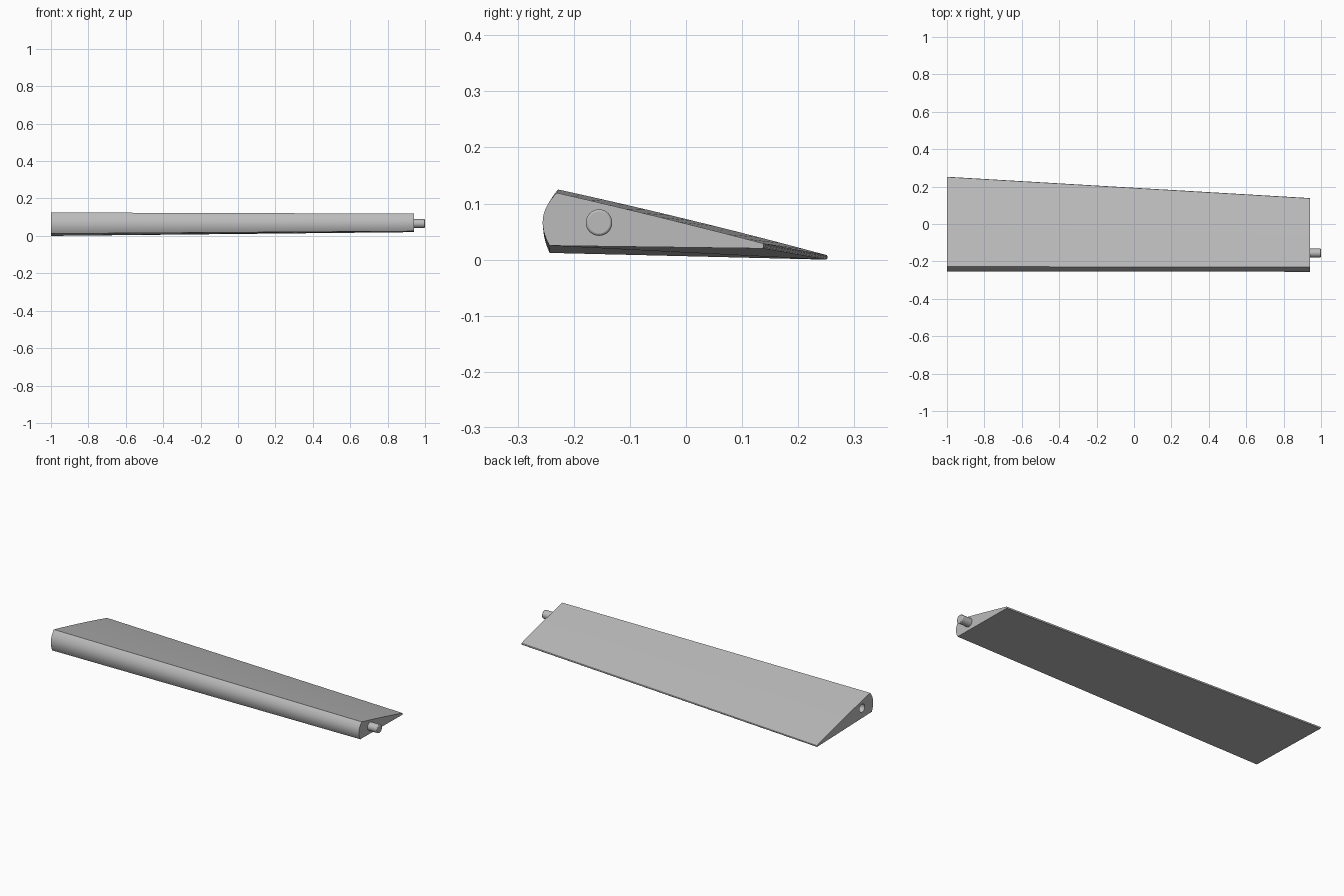
import bpy, bmesh, math
from mathutils import Vector

cube = bpy.data.objects.get("Cube")
if cube:
    bpy.data.objects.remove(cube)

grey = bpy.data.materials.new("matte grey")
grey.use_nodes = True
COLOUR = (0.5, 0.5, 0.5, 1)
grey.diffuse_color = COLOUR
grey.node_tree.nodes["Principled BSDF"].inputs["Base Color"].default_value = COLOUR

PIVOT_Y, PIVOT_Z, PIN_RADIUS = -0.155, 0.066, 0.0235


def bowed(a, b, bow, steps):
    """Points from a towards b on a shallow bow, leaving out b."""
    a, b = Vector(a), Vector(b)
    side = Vector((b.y - a.y, a.x - b.x)).normalized()
    return [a.lerp(b, i / steps) + side * bow * 4 * (i / steps) * (1 - i / steps)
            for i in range(steps)]


def section(nose_low, nose_high, tail_high, tail_low, crown):
    """Closed outline in y and z, running clockwise from the lower nose."""
    return (bowed(nose_low, nose_high, -0.0185, 16)
            + bowed(nose_high, tail_high, -crown, 12)
            + bowed(tail_high, tail_low, -0.002, 4)
            + bowed(tail_low, nose_low, 0, 1))


def finish(obj):
    obj.data.materials.append(grey)
    bpy.context.view_layer.objects.active = obj
    obj.select_set(True)
    bpy.ops.object.shade_smooth_by_angle(angle=math.radians(30))
    obj.select_set(False)


def cylinder(name, x0, x1, radius):
    bpy.ops.mesh.primitive_cylinder_add(
        vertices=40, radius=radius, depth=x1 - x0,
        location=((x0 + x1) / 2, PIVOT_Y, PIVOT_Z), rotation=(0, math.pi / 2, 0))
    obj = bpy.context.object
    obj.name = name
    return obj


# Tapered flap lofted between its wide and narrow ends
ends = [
    (-1.0, section((-0.243, 0.014), (-0.228, 0.127), (0.251, 0.010), (0.250, 0.002), 0.003)),
    (0.94, section((-0.243, 0.027), (-0.230, 0.121), (0.137, 0.031), (0.136, 0.022), 0.0015)),
]
bm = bmesh.new()
rings = [[bm.verts.new((x, p.x, p.y)) for p in outline] for x, outline in ends]
count = len(rings[0])
for i in range(count):
    j = (i + 1) % count
    bm.faces.new((rings[0][i], rings[0][j], rings[1][j], rings[1][i]))
for ring in rings:
    bm.faces.new(ring)
# Orient faces and drop the lowest edge to the ground
bmesh.ops.recalc_face_normals(bm, faces=bm.faces)
lowest = min(v.co.z for v in bm.verts)
bmesh.ops.translate(bm, verts=bm.verts, vec=(0, 0, -lowest))
mesh = bpy.data.meshes.new("flap_body")
bm.to_mesh(mesh)
bm.free()
flap = bpy.data.objects.new("flap_body", mesh)
bpy.context.collection.objects.link(flap)

# Socket for the hinge pin in the wide end
cutter = cylinder("socket_cutter", -1.1, -0.94, PIN_RADIUS)
cutter.hide_render = True
cutter.hide_viewport = True
cutter.display_type = 'WIRE'
hole = flap.modifiers.new("Socket", 'BOOLEAN')
hole.operation = 'DIFFERENCE'
hole.solver = 'EXACT'
hole.object = cutter
finish(flap)

# Hinge pin with a chamfered tip on the narrow end
pin = cylinder("hinge_pin", 0.92, 1.0, PIN_RADIUS)
bevel = pin.modifiers.new("Chamfer", 'BEVEL')
bevel.width = 0.004
bevel.segments = 2
bevel.limit_method = 'ANGLE'
bevel.angle_limit = math.radians(40)
finish(pin)
